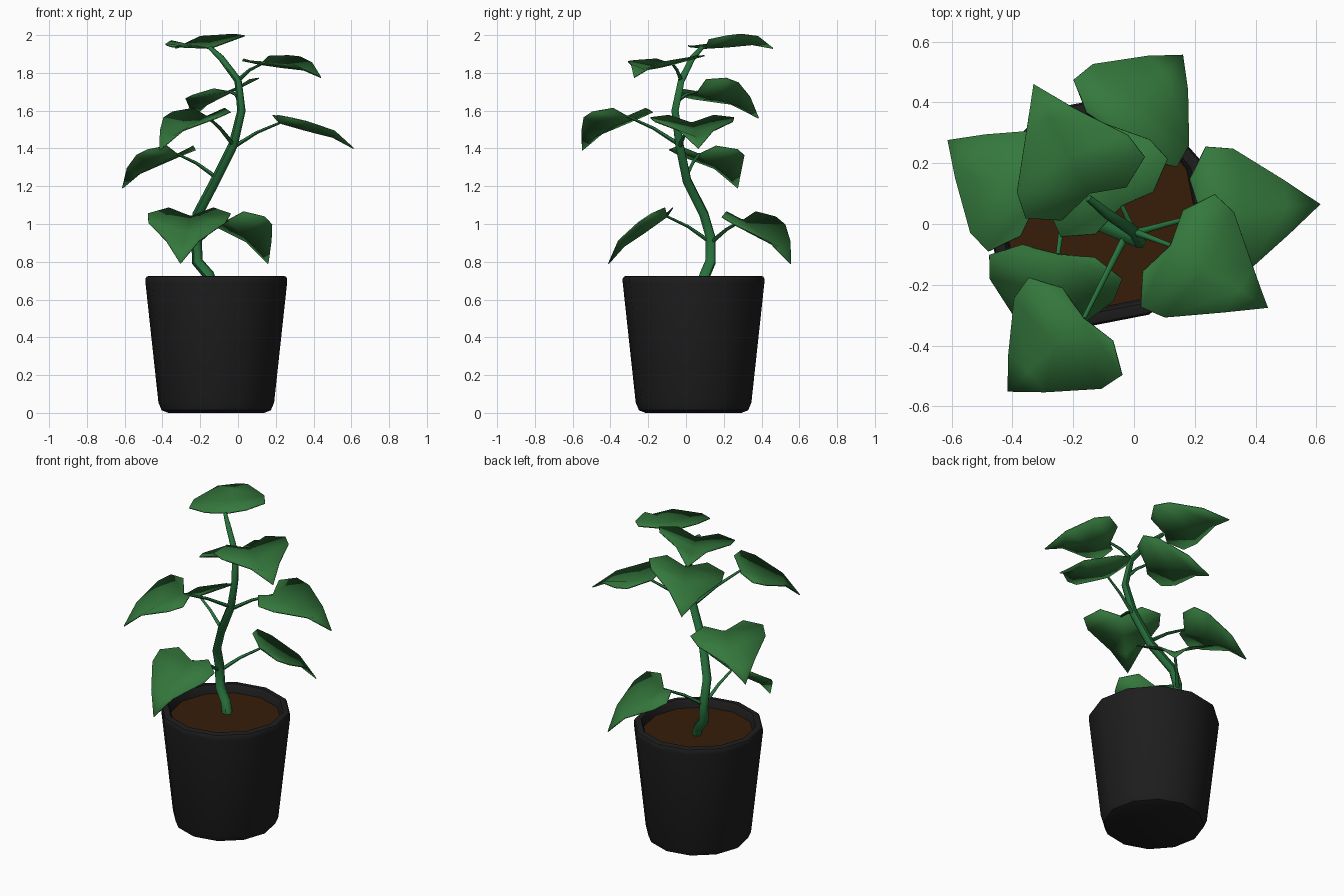
import bpy, bmesh, math
from mathutils import Vector, Matrix

cube = bpy.data.objects.get("Cube")
if cube:
    bpy.data.objects.remove(cube, do_unlink=True)


def material(name, rgb):
    m = bpy.data.materials.new(name)
    m.use_nodes = True
    m.diffuse_color = (*rgb, 1)
    m.node_tree.nodes["Principled BSDF"].inputs["Base Color"].default_value = (*rgb, 1)
    return m


LEAF = material("leaf green", (0.035, 0.188, 0.046))
STEM = material("stem green", (0.02, 0.165, 0.045))
POT = material("charcoal pot", (0.0125, 0.0125, 0.013))
SOIL = material("brown soil", (0.038, 0.0125, 0.003))


def make_object(name, bm, mat, angle=40):
    mesh = bpy.data.meshes.new(name)
    bm.to_mesh(mesh)
    bm.free()
    mesh.materials.append(mat)
    ob = bpy.data.objects.new(name, mesh)
    bpy.context.collection.objects.link(ob)
    smooth(ob, angle)
    return ob


def smooth(ob, angle):
    bpy.ops.object.select_all(action='DESELECT')
    ob.select_set(True)
    bpy.context.view_layer.objects.active = ob
    bpy.ops.object.shade_smooth_by_angle(angle=math.radians(angle))


def lathe(name, profile, mat, sides=12, turn=26):
    """Stack rings of (radius, height), closing the first and last with flat caps."""
    bm = bmesh.new()
    rings = []
    for r, z in profile:
        angles = [math.radians(turn + 360 * i / sides) for i in range(sides)]
        rings.append([bm.verts.new((POT_X + r * math.cos(a), POT_Y + r * math.sin(a), z))
                      for a in angles])
    for low, high in zip(rings, rings[1:]):
        for i in range(sides):
            j = (i + 1) % sides
            bm.faces.new((low[i], low[j], high[j], high[i]))
    bm.faces.new(rings[0][::-1])
    bm.faces.new(rings[-1])
    return make_object(name, bm, mat)


def tube(name, points, radii, mat):
    """Tapered round tube through the points."""
    curve = bpy.data.curves.new(name, 'CURVE')
    curve.dimensions = '3D'
    curve.bevel_depth = 1
    curve.bevel_resolution = 1
    curve.use_fill_caps = True
    spline = curve.splines.new('POLY')
    spline.points.add(len(points) - 1)
    for p, co, r in zip(spline.points, points, radii):
        p.co = (*co, 1)
        p.radius = r
    curve.materials.append(mat)
    ob = bpy.data.objects.new(name, curve)
    bpy.context.collection.objects.link(ob)
    bpy.ops.object.select_all(action='DESELECT')
    ob.select_set(True)
    bpy.context.view_layer.objects.active = ob
    bpy.ops.object.convert(target='MESH')
    smooth(bpy.context.view_layer.objects.active, 60)


# Leaf pattern: (share of length, half width, height) along midrib and edge
MIDRIB = [(0, 0, 0), (0.35, 0, 0.008), (0.7, 0, 0.02), (1, 0, 0)]
EDGE = [(-0.09, 0.12, 0.03), (0.06, 0.222, 0.038), (0.28, 0.207, 0.048), (0.68, 0.088, 0.052)]


def leaf(name, base, tip, roll=0):
    """Heart-shaped leaf; a positive roll lifts its left edge."""
    base, tip = Vector(base), Vector(tip)
    length = (tip - base).length
    axis = (tip - base).normalized()
    side = Vector((0, 0, 1)).cross(axis).normalized()
    side = Matrix.Rotation(roll, 3, axis) @ side
    up = axis.cross(side)
    bm = bmesh.new()

    def vert(p, s=1):
        return bm.verts.new(base + axis * p[0] * length + side * p[1] * s + up * p[2])

    m = [vert(p) for p in MIDRIB]
    for s in (1, -1):
        e = [vert(p, s) for p in EDGE]
        for face in ((m[0], e[1], e[0]), (m[0], m[1], e[2], e[1]),
                     (m[1], m[2], e[3], e[2]), (m[2], m[3], e[3])):
            bm.faces.new(face if s > 0 else face[::-1])
    ob = make_object(name, bm, LEAF, 60)
    mod = ob.modifiers.new("thickness", 'SOLIDIFY')
    mod.thickness = 0.006
    mod.offset = 0


# Pot with rounded foot and rim, and the soil inside
POT_X, POT_Y = -0.115, 0.04
lathe("pot", [(0.255, 0), (0.29, 0.014), (0.307, 0.055), (0.376, 0.69), (0.376, 0.71),
              (0.37, 0.721), (0.358, 0.725), (0.335, 0.725), (0.325, 0.71), (0.315, 0.64)], POT)
lathe("soil", [(0.31, 0.63), (0.322, 0.675)], SOIL)

# Main stem
tube("stem",
     [(-0.13, 0.08, 0.66), (-0.155, 0.1, 0.73), (-0.215, 0.13, 0.8), (-0.22, 0.13, 0.93),
      (-0.215, 0.095, 1.05), (-0.12, 0.005, 1.23), (-0.025, -0.035, 1.42), (0.018, -0.058, 1.6),
      (0.0, -0.025, 1.76), (-0.09, 0.035, 1.88), (-0.15, 0.085, 1.935)],
     [0.03, 0.03, 0.03, 0.028, 0.027, 0.026, 0.025, 0.022, 0.02, 0.017, 0.012], STEM)

# Leaves: joint on the stem, leaf base, leaf tip, roll
LEAVES = {
    "low_back": ((-0.22, 0.13, 0.9), (-0.055, 0.3, 1.02), (0.16, 0.555, 0.79), 0),
    "low_front": ((-0.22, 0.12, 0.91), (-0.25, -0.1, 1.04), (-0.305, -0.41, 0.79), 0),
    "right_side": ((-0.12, 0.0, 1.25), (-0.32, 0.07, 1.37), (-0.612, 0.275, 1.19), 0),
    "left_side": ((-0.02, -0.035, 1.41), (0.22, 0.03, 1.535), (0.612, 0.065, 1.4), 0),
    "mid_front": ((-0.025, -0.035, 1.42), (-0.165, -0.31, 1.57), (-0.415, -0.55, 1.39), 0),
    "upper_back": ((0.012, -0.05, 1.65), (-0.04, 0.06, 1.7), (-0.24, 0.385, 1.56), -0.22),
    "upper_front": ((0.0, -0.025, 1.76), (0.12, -0.07, 1.845), (0.44, -0.275, 1.775), 0.06),
    "top": (None, (-0.145, 0.1, 1.93), (-0.33, 0.46, 1.93), -0.13),
}
for name, (joint, base, tip, roll) in LEAVES.items():
    leaf(name + "_leaf", base, tip, roll)
    if joint:
        middle = (Vector(joint) + Vector(base)) / 2 + Vector((0, 0, 0.012))
        tube(name + "_leaf_stalk", [joint, middle, base], [0.012, 0.009, 0.007], STEM)
